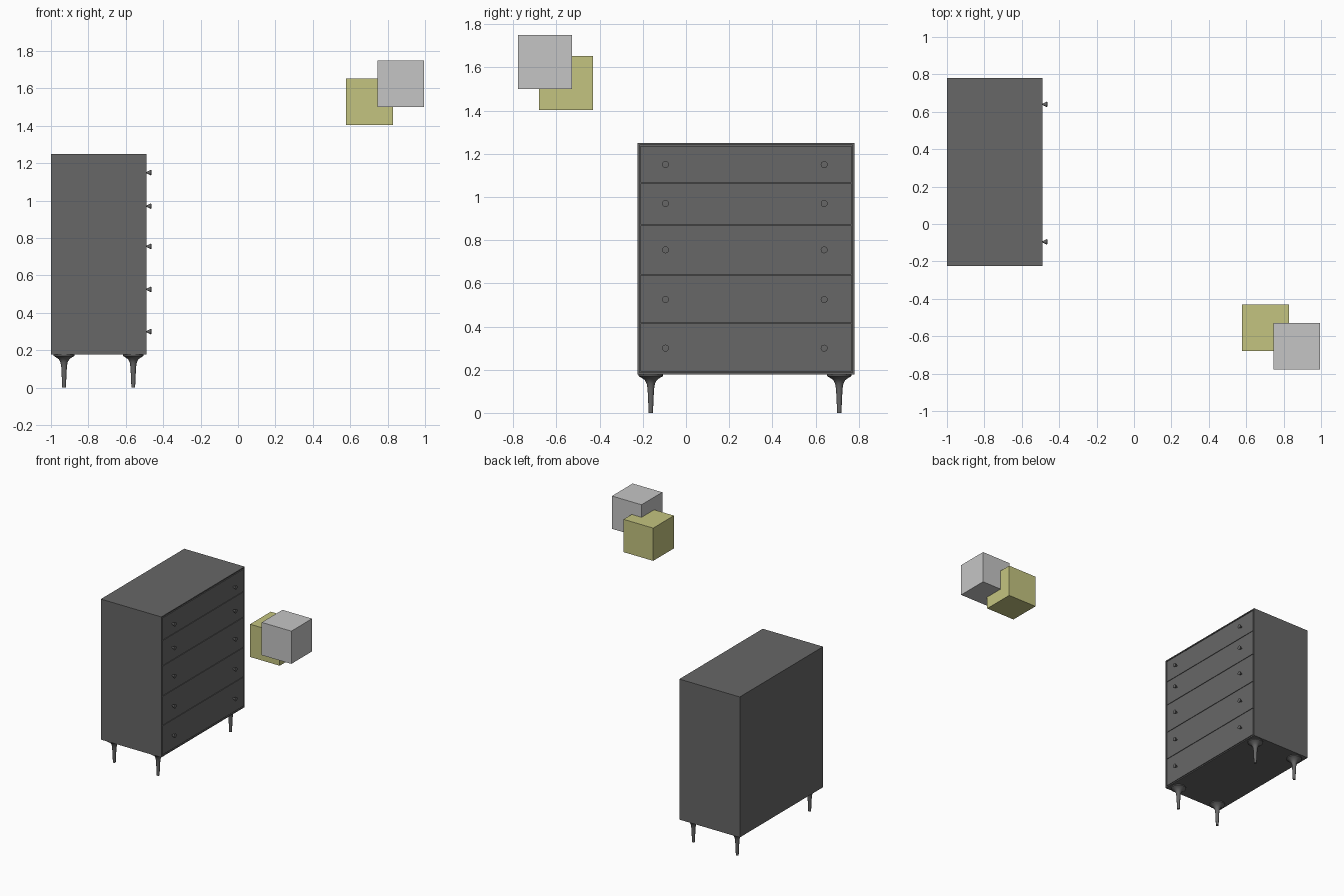
import bpy, bmesh, math
from mathutils import Matrix

cube = bpy.data.objects.get("Cube")
if cube:
    bpy.data.objects.remove(cube, do_unlink=True)


def material(name, rgb):
    m = bpy.data.materials.new(name)
    m.use_nodes = True
    m.diffuse_color = (*rgb, 1)
    m.node_tree.nodes["Principled BSDF"].inputs["Base Color"].default_value = (*rgb, 1)
    return m


DARK = material("charcoal", (0.135, 0.135, 0.135))
GREY = material("light grey", (0.56, 0.56, 0.56))
OLIVE = material("pale olive", (0.55, 0.55, 0.215))


def finish(name, bm, mat, smooth=False):
    bmesh.ops.recalc_face_normals(bm, faces=bm.faces)
    mesh = bpy.data.meshes.new(name)
    bm.to_mesh(mesh)
    bm.free()
    mesh.materials.append(mat)
    ob = bpy.data.objects.new(name, mesh)
    bpy.context.collection.objects.link(ob)
    if smooth:
        bpy.ops.object.select_all(action='DESELECT')
        ob.select_set(True)
        bpy.context.view_layer.objects.active = ob
        bpy.ops.object.shade_smooth_by_angle(angle=math.radians(40))
    return ob


def box_mesh(lo, hi):
    bm = bmesh.new()
    bmesh.ops.create_cube(bm, size=1)
    for v in bm.verts:
        for i in range(3):
            v.co[i] = lo[i] if v.co[i] < 0 else hi[i]
    return bm


def lathe(name, profile, matrix, mat, steps=20):
    """Spin (radius, height) points around z, then place the result."""
    bm = bmesh.new()
    verts = [bm.verts.new((r, 0, z)) for r, z in profile]
    edges = [bm.edges.new(pair) for pair in zip(verts, verts[1:])]
    bmesh.ops.spin(bm, geom=verts + edges, axis=(0, 0, 1), cent=(0, 0, 0),
                   angle=math.tau, steps=steps)
    bmesh.ops.remove_doubles(bm, verts=bm.verts, dist=0.0001)
    bm.transform(matrix)
    return finish(name, bm, mat, True)


# Carcass: closed box with a recessed opening on the +x side
BACK, FACE = -1.0, -0.49
Y0, Y1, Z0, Z1 = -0.225, 0.78, 0.178, 1.25
RIM = 0.012
bm = box_mesh((BACK, Y0, Z0), (FACE, Y1, Z1))
opening = max(bm.faces, key=lambda f: f.calc_center_median().x)
bmesh.ops.inset_individual(bm, faces=[opening], thickness=RIM)
opening = max((f for f in bm.faces if abs(f.normal.x) > 0.9),
              key=lambda f: (f.calc_center_median().x, f.calc_area()))
recess = bmesh.ops.extrude_discrete_faces(bm, faces=[opening])["faces"][0]
bmesh.ops.translate(bm, verts=recess.verts, vec=(-0.02, 0, 0))
finish("carcass", bm, DARK)

# Drawer fronts, flush with the rim and split by thin gaps
GAP = 0.002
splits = [Z1 - RIM, 1.065, 0.87, 0.64, 0.415, Z0 + RIM]
for n, (top, bottom) in enumerate(zip(splits, splits[1:]), 1):
    finish(f"drawer_front_{n}",
           box_mesh((FACE - 0.02, Y0 + RIM + GAP, bottom + GAP),
                    (FACE, Y1 - RIM - GAP, top - GAP)), DARK)

# Conical knobs, narrow end against the drawer
knob = [(0, 0), (0.003, 0), (0.016, 0.026), (0, 0.027)]
for n, z in enumerate((1.15, 0.97, 0.755, 0.525, 0.30), 1):
    for side, y in (("front", -0.095), ("rear", 0.64)):
        place = Matrix.Translation((FACE, y, z)) @ Matrix.Rotation(math.pi / 2, 4, 'Y')
        lathe(f"knob_{n}_{side}", knob, place, DARK, 16)

# Legs with flared mounting tops
leg = [(0, 0), (0.010, 0), (0.012, 0.05), (0.015, 0.11), (0.019, 0.135),
       (0.028, 0.152), (0.045, 0.164), (0.056, 0.17), (0.056, Z0), (0, Z0)]
for end, x in (("back", -0.93), ("face", -0.56)):
    for side, y in (("front", -0.163), ("rear", 0.71)):
        lathe(f"leg_{end}_{side}", leg, Matrix.Translation((x, y, 0)), DARK)

# Two floating, overlapping cubes
S = 0.25
for name, corner, mat in (("olive_cube", (0.578, -0.68, 1.404), OLIVE),
                          ("grey_cube", (0.745, -0.778, 1.5), GREY)):
    finish(name, box_mesh(corner, [c + S for c in corner]), mat)
